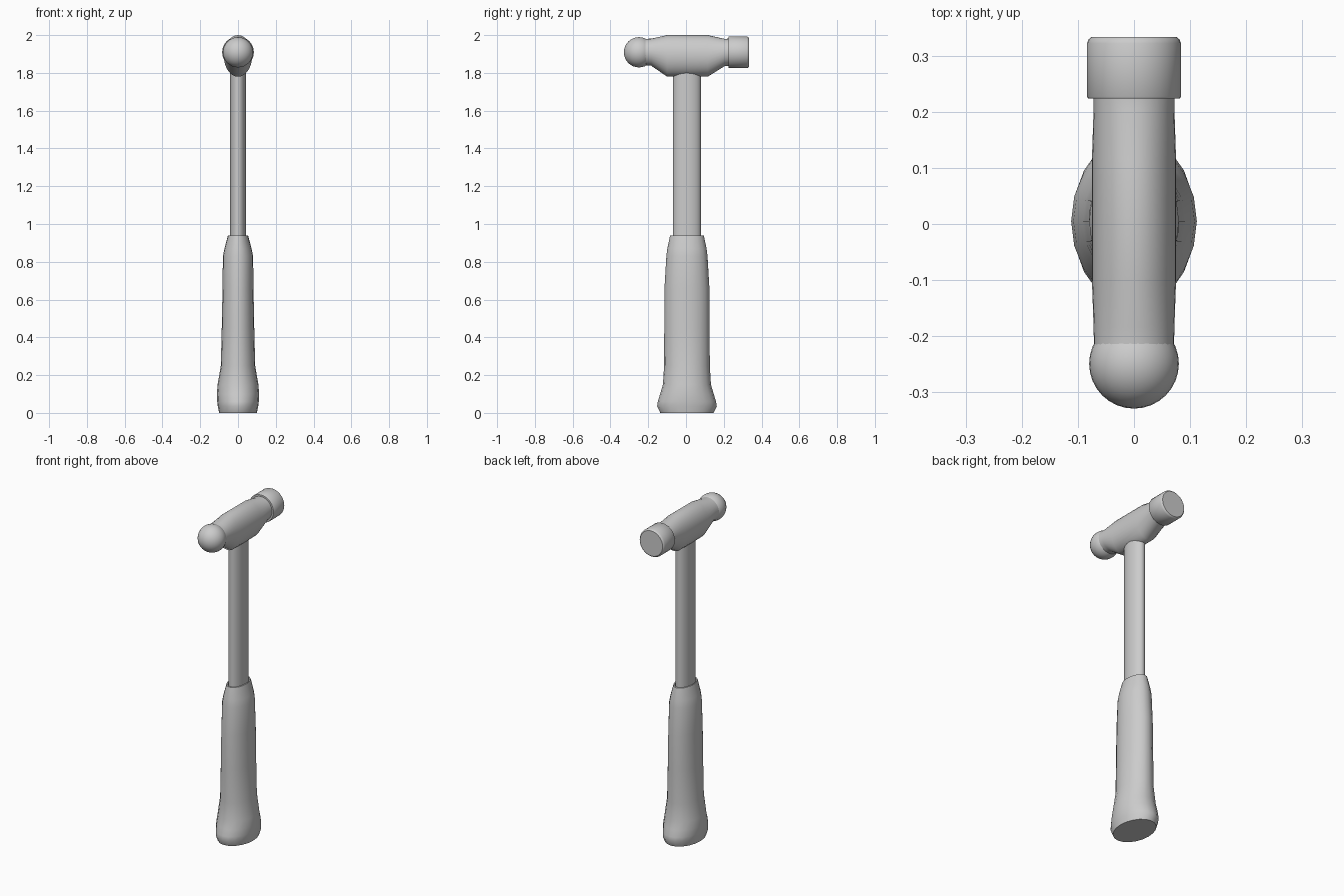
import bpy
import bmesh
from math import sin, cos, tau, radians

cube = bpy.data.objects.get("Cube")
if cube:
    bpy.data.objects.remove(cube, do_unlink=True)

grey = bpy.data.materials.new("plain_grey")
grey.use_nodes = True
colour = (0.6, 0.6, 0.6, 1)
grey.diffuse_color = colour
grey.node_tree.nodes["Principled BSDF"].inputs["Base Color"].default_value = colour


def finish(name, bm, angle=35):
    """Turn a bmesh into a smooth shaded object with sharp edges kept."""
    bmesh.ops.recalc_face_normals(bm, faces=bm.faces)
    mesh = bpy.data.meshes.new(name)
    bm.to_mesh(mesh)
    bm.free()
    mesh.materials.append(grey)
    obj = bpy.data.objects.new(name, mesh)
    bpy.context.collection.objects.link(obj)
    bpy.ops.object.select_all(action='DESELECT')
    obj.select_set(True)
    bpy.context.view_layer.objects.active = obj
    bpy.ops.object.shade_smooth_by_angle(angle=radians(angle))
    return obj


def loft(name, rings, sides, place):
    """Skin capped elliptical rings; place maps (ring, cos, sin) to a point."""
    bm = bmesh.new()
    loops = [[bm.verts.new(place(r, cos(tau * i / sides), sin(tau * i / sides)))
              for i in range(sides)] for r in rings]
    for a, b in zip(loops, loops[1:]):
        for i in range(sides):
            j = (i + 1) % sides
            bm.faces.new((a[i], a[j], b[j], b[i]))
    bm.faces.new(loops[0])
    bm.faces.new(loops[-1])
    return finish(name, bm)


def upright(r, c, s):
    # ring: height, half width, half depth
    z, rx, ry = r
    return (rx * c, 0.005 + ry * s, z)


def lengthwise(r, c, s):
    # ring: y, half width, bottom, top
    y, rx, low, high = r
    return (rx * c, y, (low + high) / 2 + (high - low) / 2 * s)


# Grip: flared foot, long waist, tapered shoulder with recessed rim
loft("grip", [
    (0.0, 0.100, 0.141), (0.035, 0.107, 0.158), (0.06, 0.110, 0.154),
    (0.10, 0.112, 0.142), (0.15, 0.108, 0.127), (0.25, 0.091, 0.121),
    (0.45, 0.086, 0.120), (0.66, 0.082, 0.119), (0.83, 0.080, 0.109),
    (0.87, 0.072, 0.104), (0.94, 0.053, 0.089), (0.94, 0.047, 0.080),
    (0.925, 0.044, 0.076),
], 20, upright)

# Shaft running from inside the grip into the head
loft("shaft", [(0.90, 0.042, 0.074), (1.85, 0.042, 0.074)], 24, upright)

# Head body: deep belly around the shaft, tapering to round necks
loft("head_body", [
    (-0.24, 0.071, 1.840, 1.980), (-0.184, 0.072, 1.838, 1.981),
    (-0.10, 0.075, 1.780, 2.0), (0.115, 0.075, 1.780, 2.0),
    (0.205, 0.072, 1.836, 1.980), (0.24, 0.072, 1.838, 1.982),
], 32, lengthwise)

# Striking face with softened rims
loft("striking_face", [
    (y, r, 1.909 - r, 1.909 + r) for y, r in
    [(0.224, 0.082), (0.227, 0.084), (0.322, 0.084), (0.329, 0.081), (0.333, 0.076)]
], 32, lengthwise)

# Rounded peen at the front
bm = bmesh.new()
bmesh.ops.create_uvsphere(bm, u_segments=32, v_segments=16, radius=0.08)
bmesh.ops.translate(bm, verts=bm.verts, vec=(0, -0.249, 1.909))
finish("ball_peen", bm)
